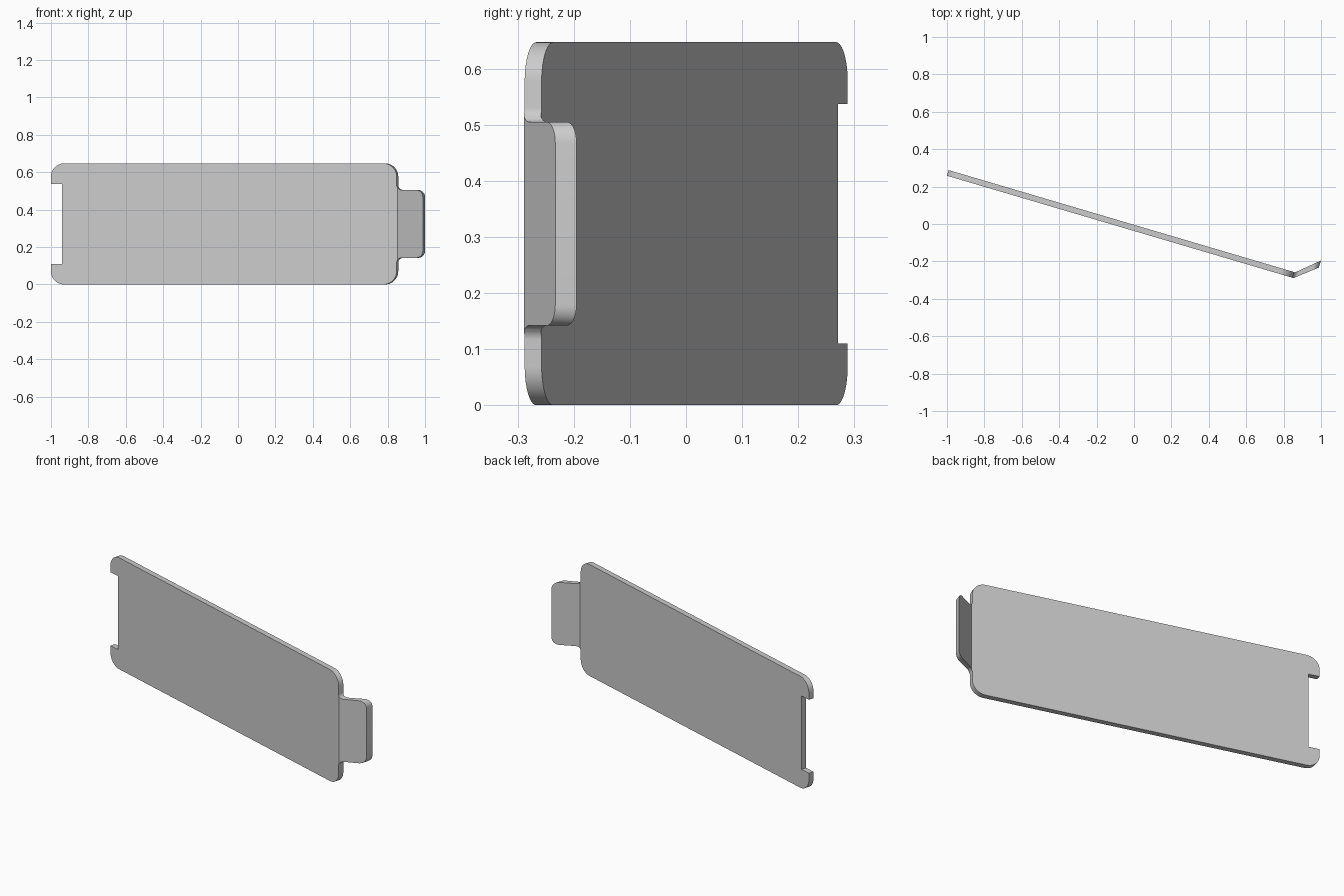
import bpy, bmesh
from math import sin, cos, radians
from mathutils import Vector

if "Cube" in bpy.data.objects:
    bpy.data.objects.remove(bpy.data.objects["Cube"])

MID = 0.3235            # half height
BEND = 0.853            # x of the fold line
TIP = 0.988             # x of the tab end
PLATE_SLOPE, TAB_SLOPE = -0.2952, 0.415
THICK = Vector((0.0089, 0.0302, 0))    # front to back offset
TIP_THICK = Vector((0.012, 0.038, 0))  # the tab thickens to its tip


def arc(x, z, r, start, end, steps=10):
    angles = [radians(start + (end - start) * i / steps) for i in range(steps + 1)]
    return [(x + r * cos(a), z + r * sin(a)) for a in angles]


def folded(x, z, back):
    """Place an outline point on the front or back of the folded sheet."""
    y = -0.289 + (x - BEND) * (TAB_SLOPE if x > BEND else PLATE_SLOPE)
    t = max(0, (x - BEND) / (TIP - BEND))
    return Vector((x, y, z)) + (THICK.lerp(TIP_THICK, t) if back else Vector())


# Upper half of the outline: notch, plate corners, fillet, tab corner
upper = [(-0.941, 0.2135), (-1, 0.2135)]
upper += arc(-0.93, MID - 0.07, 0.07, 180, 90)
upper += arc(0.778, MID - 0.07, 0.07, 90, 0)
upper += arc(0.874, 0.2075, 0.026, 180, 270)
upper += arc(0.951, 0.1445, 0.037, 90, 0)
outline = upper + [(x, -z) for x, z in reversed(upper)]

# Flat sheet, split along the fold, then thickened and bent
bm = bmesh.new()
bm.faces.new([bm.verts.new((x, 0, z + MID)) for x, z in outline])
bmesh.ops.bisect_plane(bm, geom=bm.verts[:] + bm.edges[:] + bm.faces[:],
                       plane_co=(BEND, 0, 0), plane_no=(1, 0, 0))
front = bm.verts[:]
extruded = bmesh.ops.extrude_face_region(bm, geom=bm.faces[:], use_keep_orig=True)
back = [v for v in extruded["geom"] if isinstance(v, bmesh.types.BMVert)]
for verts, is_back in ((front, False), (back, True)):
    for v in verts:
        v.co = folded(v.co.x, v.co.z, is_back)
bmesh.ops.recalc_face_normals(bm, faces=bm.faces[:])

mesh = bpy.data.meshes.new("folded_plate")
bm.to_mesh(mesh)
bm.free()
plate = bpy.data.objects.new("folded_plate", mesh)
bpy.context.collection.objects.link(plate)

# Plain grey finish
grey = bpy.data.materials.new("light_grey")
grey.use_nodes = True
colour = (0.6, 0.6, 0.6, 1)
grey.diffuse_color = colour
grey.node_tree.nodes["Principled BSDF"].inputs["Base Color"].default_value = colour
mesh.materials.append(grey)

# Smooth rounded corners, crisp edges
bpy.ops.object.select_all(action="DESELECT")
plate.select_set(True)
bpy.context.view_layer.objects.active = plate
bpy.ops.object.shade_smooth_by_angle(angle=radians(25))
